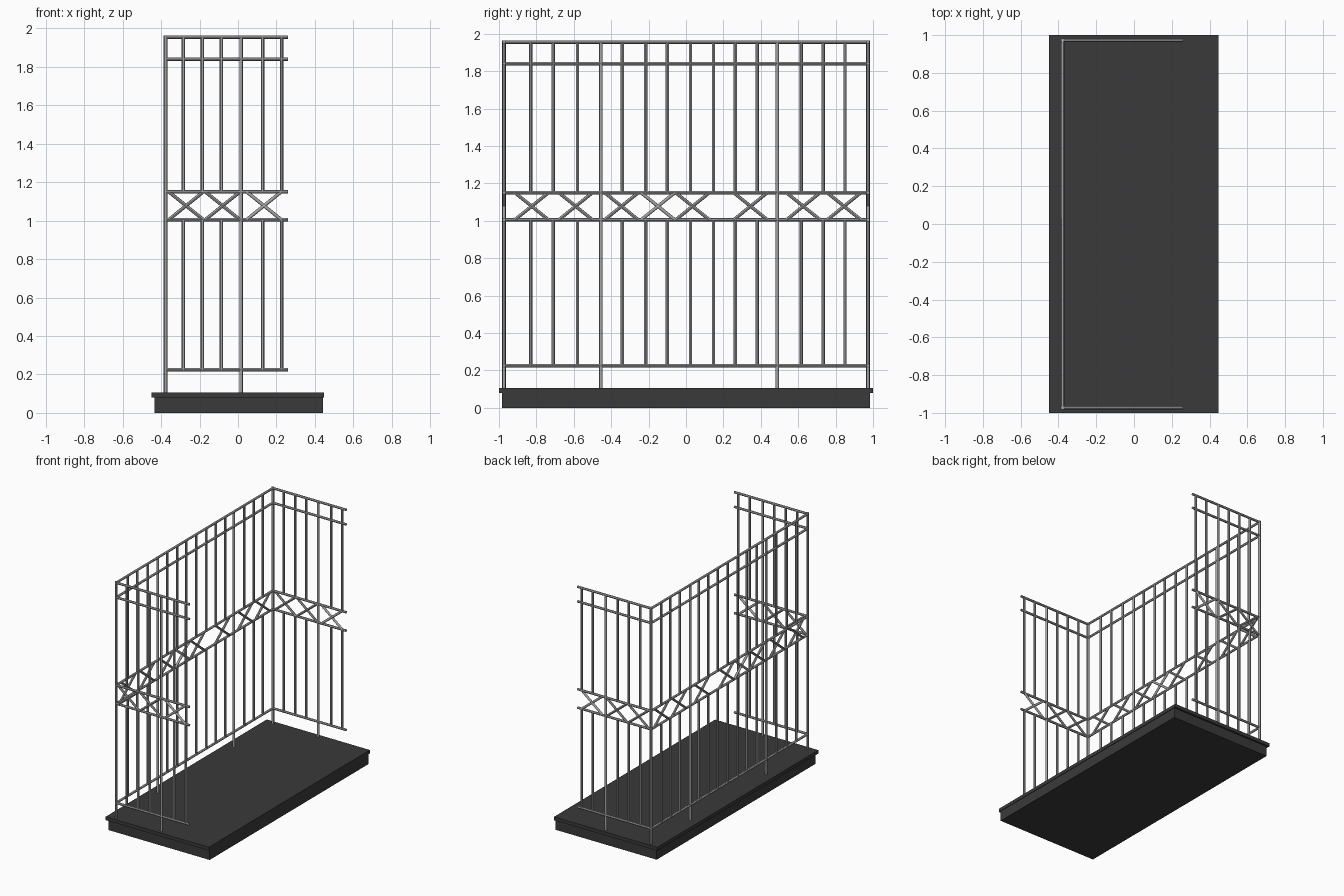
import bpy
from mathutils import Vector

cube = bpy.data.objects.get("Cube")
if cube:
    bpy.data.objects.remove(cube, do_unlink=True)


def make_material(name, value, rough, metal=0.0):
    mat = bpy.data.materials.new(name)
    mat.use_nodes = True
    mat.diffuse_color = (value, value, value, 1)
    bsdf = next(n for n in mat.node_tree.nodes if n.type == 'BSDF_PRINCIPLED')
    bsdf.inputs["Base Color"].default_value = (value, value, value, 1)
    bsdf.inputs["Roughness"].default_value = rough
    return mat


steel = make_material("grey steel", 0.37, 0.5)
stone = make_material("dark slab", 0.042, 0.8)


def box(name, x0, x1, y0, y1, z0, z1):
    centre = ((x0 + x1) / 2, (y0 + y1) / 2, (z0 + z1) / 2)
    bpy.ops.mesh.primitive_cube_add(size=1, location=centre)
    obj = bpy.context.object
    obj.name = name
    obj.scale = (x1 - x0, y1 - y0, z1 - z0)
    bpy.ops.object.transform_apply(location=False, rotation=False, scale=True)
    obj.data.materials.append(stone)


def rod(name, start, end, radius=0.009):
    a, b = Vector(start), Vector(end)
    bpy.ops.mesh.primitive_cylinder_add(vertices=12, radius=radius,
                                        depth=(b - a).length, location=(a + b) / 2)
    obj = bpy.context.object
    obj.name = name
    obj.rotation_euler = (b - a).to_track_quat('Z', 'Y').to_euler()
    obj.data.materials.append(steel)
    bpy.ops.object.shade_smooth_by_angle()


# Base body and its projecting top slab
box("base_body", -0.435, 0.443, -0.985, 0.985, 0, 0.085)
box("base_top_slab", -0.45, 0.447, -1, 1, 0.08, 0.107)

SIDE_X, END_Y, RAIL_END = -0.378, 0.973, 0.26
BASE_Z, BOTTOM, BAND_LOW, BAND_HIGH, UPPER, TOP = 0.1, 0.225, 1.005, 1.15, 1.84, 1.955


def railing(name, place, start, end, posts, bars, crosses):
    """place turns a distance along the panel and a height into a point."""
    for z in (BOTTOM, BAND_LOW, BAND_HIGH, UPPER, TOP):
        rod(name + "_rail", place(start, z), place(end, z))
    # Full-height posts reach the base
    for t in posts:
        rod(name + "_post", place(t, BASE_Z), place(t, TOP))
    # Balusters stop at the decorative band
    for t in bars:
        rod(name + "_lower_bar", place(t, BOTTOM), place(t, BAND_LOW))
        rod(name + "_upper_bar", place(t, BAND_HIGH), place(t, TOP))
    # Crossed braces in the band
    for t in crosses:
        for s in (-1, 1):
            rod(name + "_brace", place(t - s * 0.09, BAND_LOW),
                place(t + s * 0.09, BAND_HIGH))


# Long side railing
railing("side", lambda t, z: (SIDE_X, t, z), -END_Y, END_Y,
        (-0.455, 0.488),
        (-0.83, -0.71, -0.58, -0.34, -0.216, -0.1, 0.024, 0.147,
         0.264, 0.38, 0.616, 0.733, 0.85),
        (-0.825, -0.59, -0.345, -0.15, 0.035, 0.345, 0.627, 0.845))

# Short end railings and the corner posts
for label, y in (("front", -END_Y), ("back", END_Y)):
    railing(label, lambda t, z: (t, y, z), SIDE_X, RAIL_END,
            (0.016,), (-0.284, -0.185, -0.086, 0.128, 0.227),
            (-0.27, -0.08, 0.135))
    rod(label + "_corner_post", (SIDE_X, y, BASE_Z), (SIDE_X, y, TOP + 0.009), 0.01)
